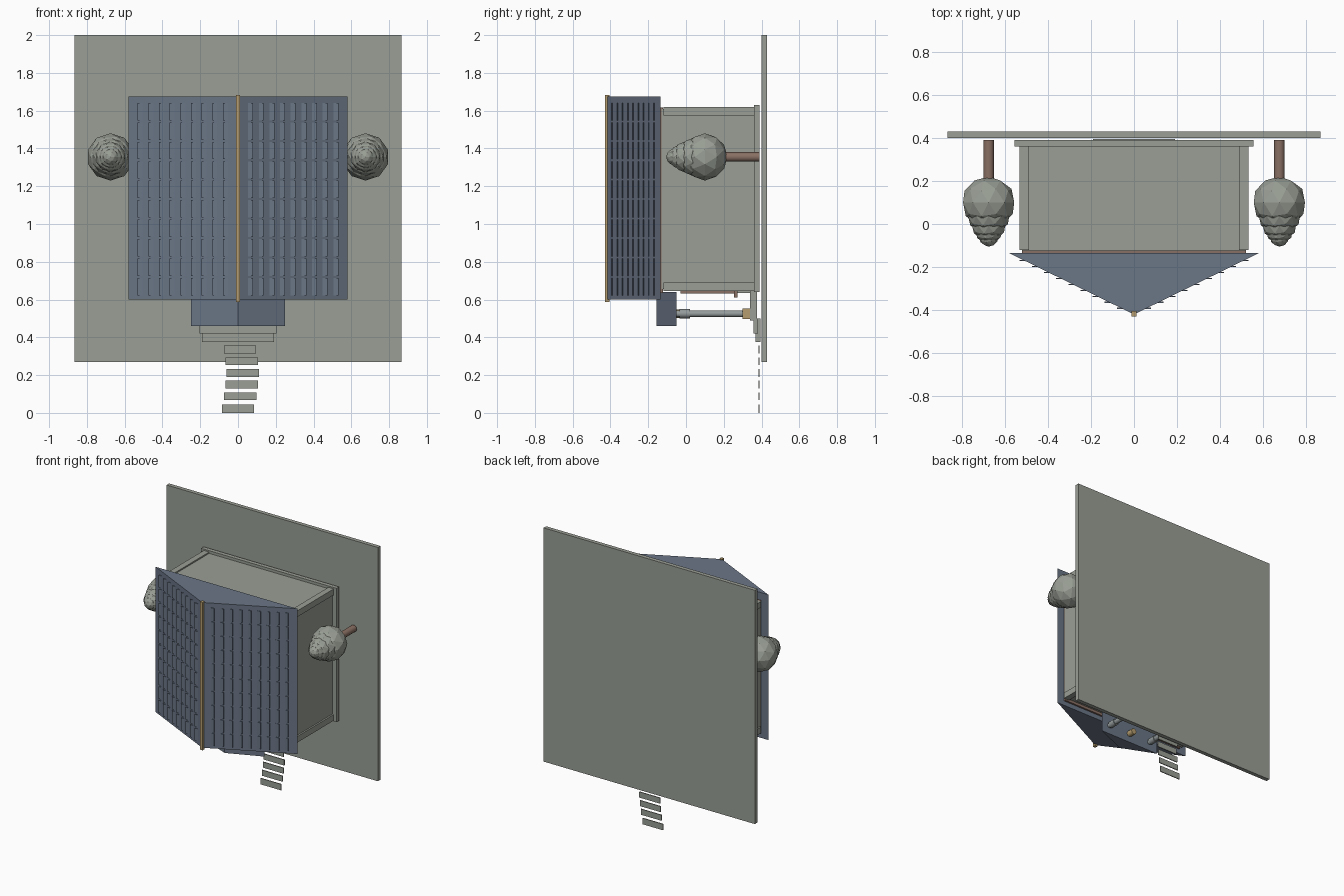
import bpy, bmesh, math
from mathutils import Matrix

if "Cube" in bpy.data.objects:
    bpy.data.objects.remove(bpy.data.objects["Cube"])


def material(name, rgb):
    m = bpy.data.materials.new(name)
    m.diffuse_color = (*rgb, 1)
    m.use_nodes = True
    m.node_tree.nodes["Principled BSDF"].inputs["Base Color"].default_value = m.diffuse_color
    return m


STONE = material("grey_green", (0.32, 0.345, 0.30))
SLATE = material("slate_blue", (0.145, 0.18, 0.24))
TAN = material("tan", (0.46, 0.34, 0.16))
BROWN = material("brown", (0.25, 0.16, 0.125))
GREY = material("column_grey", (0.30, 0.33, 0.33))


def finish(bm, name, mat):
    bmesh.ops.recalc_face_normals(bm, faces=bm.faces)
    me = bpy.data.meshes.new(name)
    bm.to_mesh(me)
    bm.free()
    me.materials.append(mat)
    ob = bpy.data.objects.new(name, me)
    bpy.context.collection.objects.link(ob)
    return ob


def add_box(bm, x, y, z):
    size = [b - a for a, b in (x, y, z)]
    mid = [(a + b) / 2 for a, b in (x, y, z)]
    bmesh.ops.create_cube(bm, size=1, matrix=Matrix.Translation(mid) @ Matrix.Diagonal((*size, 1)))


def boxes(name, mat, *specs):
    bm = bmesh.new()
    for s in specs:
        add_box(bm, *s)
    return finish(bm, name, mat)


def gable(name, mat, half, eave, ridge, z0, z1):
    # triangular prism running along z
    bm = bmesh.new()
    f = bm.faces.new([bm.verts.new(p) for p in ((-half, eave, z0), (half, eave, z0), (0, ridge, z0))])
    ext = bmesh.ops.extrude_face_region(bm, geom=[f])["geom"]
    bmesh.ops.translate(bm, vec=(0, 0, z1 - z0), verts=[v for v in ext if isinstance(v, bmesh.types.BMVert)])
    return finish(bm, name, mat)


def rod(name, mat, x, z, y0, y1, r, sides=12):
    # cylinder along y
    bm = bmesh.new()
    bmesh.ops.create_cone(bm, cap_ends=True, segments=sides, radius1=r, radius2=r, depth=y1 - y0,
                          matrix=Matrix.Translation((x, (y0 + y1) / 2, z)) @ Matrix.Rotation(math.pi / 2, 4, 'X'))
    ob = finish(bm, name, mat)
    for p in ob.data.polygons:
        p.use_smooth = len(p.vertices) == 4
    return ob


# Ground slab and foundation (the house lies on its back: its top points to -y)
boxes("ground_slab", STONE, ((-.865, .865), (.40, .43), (.27, 2.0)))
boxes("foundation", STONE, ((-.555, .555), (.36, .39), (.64, 1.63)))

# House body, corner boards, and eave trim
boxes("house_body", STONE, ((-.52, .52), (-.13, .36), (.655, 1.61)))
boxes("corner_boards", STONE,
      *[((s * .51 - .022, s * .51 + .022), (-.12, .36), z) for s in (-1, 1) for z in ((.645, .69), (1.575, 1.62))])
boxes("eave_trim", BROWN, ((-.52, .52), (-.14, -.122), (.635, 1.618)))

# Main roof with ridge cap
EAVE, RIDGE, HALF = -.135, -.42, .58
gable("main_roof", SLATE, HALF, EAVE, RIDGE, .60, 1.675)
boxes("ridge_cap", TAN, ((-.011, .011), (-.43, -.405), (.587, 1.682)))

# Shingles: thin plates stepping up both slopes
bm = bmesh.new()
for row in range(9):
    y = -.17 - row * .0277
    xs = HALF * (y - RIDGE) / (EAVE - RIDGE)
    for k in range(10):
        z = .622 + k * .103
        for s in (-1, 1):
            add_box(bm, sorted((s * (xs - .02), s * (xs + .022))), (y - .002, y + .003), (z, z + .092))
finish(bm, "roof_shingles", SLATE)

# Front door and windows, with frames and sills
boxes("door", BROWN, ((-.085, .085), (.03, .36), (.642, .657)))
boxes("door_frame", STONE, ((-.105, -.085), (.01, .36), (.635, .657)), ((.085, .105), (.01, .36), (.635, .657)),
      ((-.105, .105), (.01, .03), (.635, .657)))
for s, side in ((-1, "left"), (1, "right")):
    c = s * .35
    boxes(side + "_window_pane", SLATE, ((c - .08, c + .08), (-.02, .26), (.648, .657)))
    boxes(side + "_window_frame", BROWN,
          *[((c + d - .009, c + d + .009), (-.03, .26), (.632, .657)) for d in (-.085, 0, .085)],
          *[((c - .094, c + .094), (y, y + .015), (.632, .657)) for y in (-.03, .11)])
    boxes(side + "_window_sill", BROWN, ((c - .11, c + .11), (.255, .272), (.61, .657)))

# Porch: deck, steps, roof, columns, and lantern
boxes("porch_deck", STONE, ((-.21, .21), (.34, .375), (.49, .645)))
boxes("porch_steps", STONE, ((-.205, .205), (.358, .38), (.42, .50)), ((-.19, .19), (.368, .395), (.375, .50)))
gable("porch_roof", SLATE, .25, -.05, -.155, .46, .64)
for s, side in ((-1, "left"), (1, "right")):
    x = s * .18
    rod(side + "_column", GREY, x, .525, -.05, .34, .018)
    rod(side + "_column_capital", GREY, x, .525, -.035, .02, .024)
    boxes(side + "_column_base", TAN, ((x - .026, x + .026), (.30, .342), (.498, .552)))
rod("porch_lantern", TAN, 0, .525, -.055, .0, .022, 8)

# Path planks
plank_x = [-.005, .01, .02, .025, .02, .012, 0]
boxes("path_planks", STONE,
      *[((c - .085, c + .085), (.383, .39), (.376 - i * .0618, .376 - i * .0618 + .042) if i < 6 else (0, .045))
        for i, c in enumerate(plank_x)])

# Trees: trunk with stacked faceted foliage
for s, side in ((-1, "left"), (1, "right")):
    x = s * .675
    rod(side + "_tree_trunk", BROWN, x, 1.355, .15, .39, .025)
    bm = bmesh.new()
    for y, r, d in ((.10, .125, .12), (.035, .10, .08), (-.01, .08, .065), (-.04, .062, .05), (-.06, .045, .045)):
        bmesh.ops.create_icosphere(bm, subdivisions=2, radius=1,
                                   matrix=Matrix.Translation((x, y, 1.355)) @ Matrix.Diagonal((r, d, r, 1))
                                   @ Matrix.Rotation(math.pi / 2, 4, 'X'))
    finish(bm, side + "_tree_foliage", STONE)
